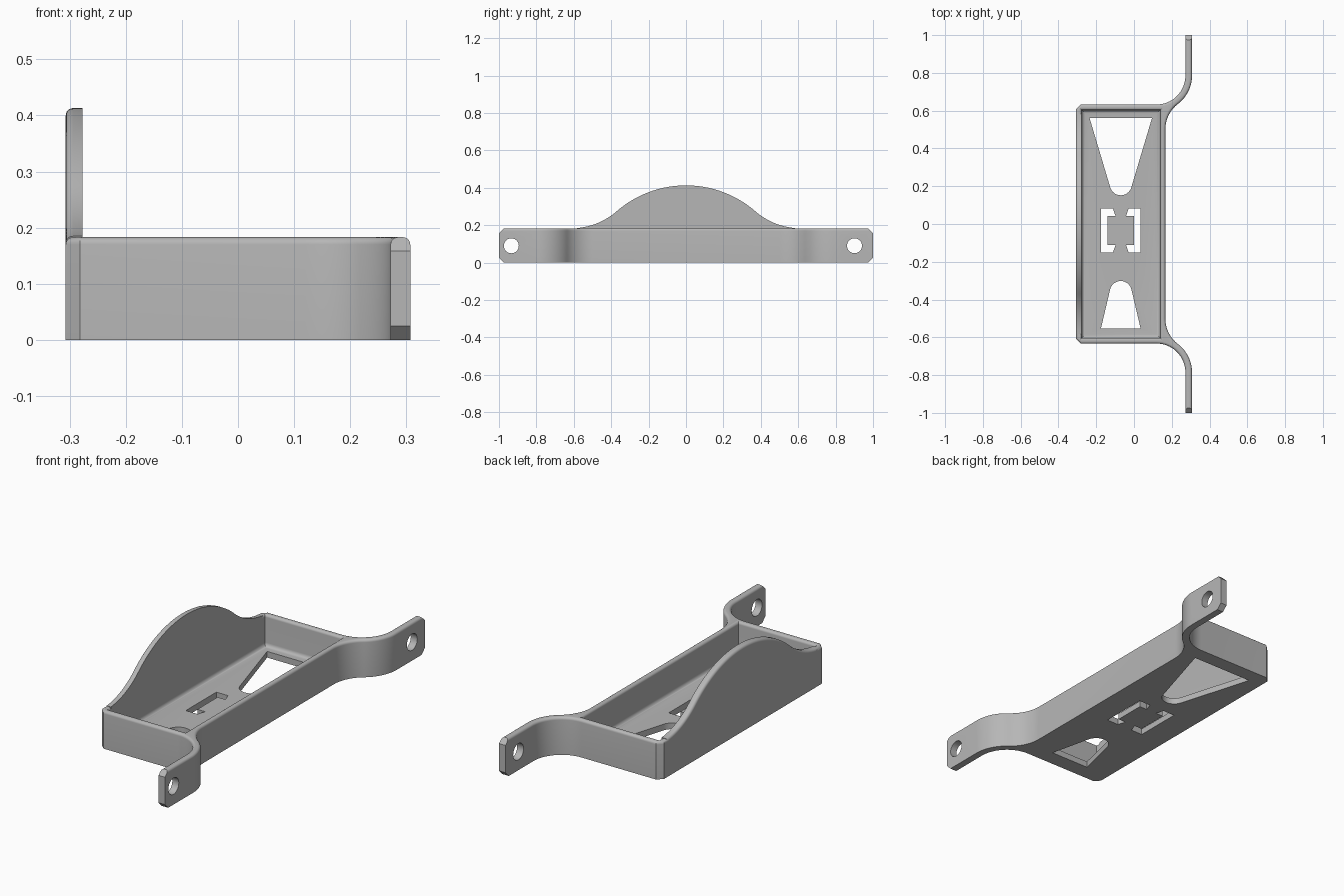
import bpy, bmesh
from math import sin, cos, atan2, radians, sqrt, pi
from mathutils import Vector

cube = bpy.data.objects.get("Cube")
if cube:
    bpy.data.objects.remove(cube, do_unlink=True)

grey = bpy.data.materials.new("plain grey")
grey.use_nodes = True
grey.diffuse_color = (0.47, 0.47, 0.47, 1)
grey.node_tree.nodes["Principled BSDF"].inputs["Base Color"].default_value = grey.diffuse_color

RIM = 0.183      # wall height
WALL = 0.03      # wall and floor thickness
ROUND = 0.013    # edge rounding
LEFT, RIGHT, END = -0.307, 0.166, 0.633


def arc(cx, cy, r, a0, a1, n=16):
    return [(cx + r * cos(a0 + (a1 - a0) * i / n), cy + r * sin(a0 + (a1 - a0) * i / n))
            for i in range(n + 1)]


def inset(points, d):
    """Move every side of a counter-clockwise outline inwards by d."""
    result = []
    for i, p in enumerate(points):
        p = Vector(p)
        a = (p - Vector(points[i - 1])).normalized()
        b = (Vector(points[(i + 1) % len(points)]) - p).normalized()
        na, nb = Vector((-a.y, a.x)), Vector((-b.y, b.x))
        result.append(p + (na + nb) * (d / (1 + na.dot(nb))))
    return result


def loft(name, outline, layers, axis="z"):
    """Stack copies of an outline, each layer given as (inset, height)."""
    bm = bmesh.new()
    rings = []
    for d, w in layers:
        pts = inset(outline, d)
        rings.append([bm.verts.new((u, v, w) if axis == "z" else (w, u, v)) for u, v in pts])
    n = len(outline)
    for low, high in zip(rings, rings[1:]):
        for i in range(n):
            j = (i + 1) % n
            bm.faces.new((low[i], low[j], high[j], high[i]))
    bm.faces.new(rings[0][::-1])
    bm.faces.new(rings[-1])
    mesh = bpy.data.meshes.new(name)
    bm.to_mesh(mesh)
    bm.free()
    mesh.materials.append(grey)
    obj = bpy.data.objects.new(name, mesh)
    bpy.context.collection.objects.link(obj)
    return obj


def rounded(top, r=ROUND, n=6):
    """Layers of a quarter-round edge ending at height top."""
    return [(r * (1 - cos(pi / 2 * i / n)), top - r + r * sin(pi / 2 * i / n))
            for i in range(n + 1)]


def select(obj):
    bpy.ops.object.select_all(action="DESELECT")
    obj.select_set(True)
    bpy.context.view_layer.objects.active = obj


def boolean(obj, cutter, operation="DIFFERENCE"):
    mod = obj.modifiers.new("cut", "BOOLEAN")
    mod.operation, mod.solver, mod.object = operation, "EXACT", cutter
    select(obj)
    bpy.ops.object.modifier_apply(modifier=mod.name)
    bpy.data.objects.remove(cutter, do_unlink=True)


def rectangle(x0, x1, y0, y1):
    return [(x0, y0), (x1, y0), (x1, y1), (x0, y1)]


# Tray footprint with both S-shaped mounting arms
ax, ay, r_in, r_out, by = 0.12, 0.785, 0.152, 0.187, 0.5
gap, rise = RIGHT - ax, ay - by
r_back = (gap ** 2 + rise ** 2 - r_out ** 2) / (2 * (r_out - gap))
turn = atan2(rise, gap + r_back)
half = arc(RIGHT + r_back, by, r_back, pi, pi - turn)
half += arc(ax, ay, r_out, -turn, 0)[1:]
half += [(ax + r_out, 1.1), (ax + r_in, 1.1)]
half += arc(ax, ay, r_in, 0, -pi / 2)
half += [(LEFT + 0.025, END), (LEFT, END - 0.025)]
footprint = half + [(x, -y) for x, y in reversed(half)]
tray = loft("tray_with_arms", footprint, [(0, 0)] + rounded(RIM))

# Chamfered arm ends
ends = [(-0.875, -0.1), (0.875, -0.1), (1, 0.025), (1, 0.158), (0.875, 0.283),
        (-0.875, 0.283), (-1, 0.158), (-1, 0.025)]
boolean(tray, loft("end_trim", ends, [(0, -0.6), (0, 0.6)], "x"), "INTERSECT")

# Cavity with a filleted floor and a rounded rim
cavity = rectangle(LEFT + WALL, RIGHT - WALL + 0.003, WALL - END, END - WALL)
fillet = [(0.018 * (1 - sin(pi / 2 * i / 5)), WALL + 0.018 * (1 - cos(pi / 2 * i / 5)))
          for i in range(6)]
flare = [(-d, z) for d, z in rounded(RIM)]
boolean(tray, loft("cavity", cavity, fillet + flare + [(-ROUND, 0.3)]))

# Screw holes in the arms
for y in (-0.934, 0.901):
    boolean(tray, loft("screw_hole", arc(y, 0.09, 0.04, 0, 2 * pi, 32)[:-1],
                       [(0, 0.2), (0, 0.4)], "x"))

# Tapered floor windows with round narrow ends
mid = -0.07
through = [(0, -0.1), (0, 0.1)]
large = [(mid + 0.165, 0.56), (mid - 0.165, 0.56)]
large += arc(mid, 0.21, 0.058, pi + 0.27, 2 * pi - 0.27)
small = [(mid - 0.105, -0.553), (mid + 0.105, -0.553)]
small += arc(mid, -0.36, 0.058, 0.22, pi - 0.22)
for window in (large, small):
    boolean(tray, loft("window", window, through))

# Pair of bracket-shaped floor slots
bracket = [(-0.105, 0.083), (-0.105, -0.152), (-0.042, -0.152), (-0.028, -0.112),
           (-0.07, -0.112), (-0.07, 0.043), (-0.028, 0.043), (-0.042, 0.083)]
for side in (1, -1):
    slot = [(mid + side * x, y) for x, y in bracket][::side]
    boolean(tray, loft("slot", slot, through))

# Arched guard above the left-hand wall
R1, R2, join, top = 0.565, 0.376, 0.37, 0.413
slope = atan2(join, sqrt(R1 ** 2 - join ** 2))
cy, cz = (R1 + R2) * sin(slope), top - R1 + (R1 + R2) * cos(slope)
side = arc(cy, cz, R2, -pi / 2 - 0.09, -pi / 2 - slope, 12)
crown = arc(0, top - R1, R1, pi / 2 - slope, pi / 2 + slope, 40)
arch = [(-0.58, 0.1), (0.58, 0.1)] + side + crown[1:-1]
arch += [(-y, z) for y, z in reversed(side)]
edge = [(d, LEFT + ROUND - (h - 1 + ROUND)) for d, h in reversed(rounded(1))]
edge = [(d, LEFT + ROUND - ROUND * sqrt(max(0, 1 - (1 - d / ROUND) ** 2))) for d, _ in edge]
guard = loft("arched_guard", arch, edge + [(0, LEFT + WALL)], "x")

for obj in (tray, guard):
    select(obj)
    bpy.ops.object.shade_smooth_by_angle(angle=radians(30))
